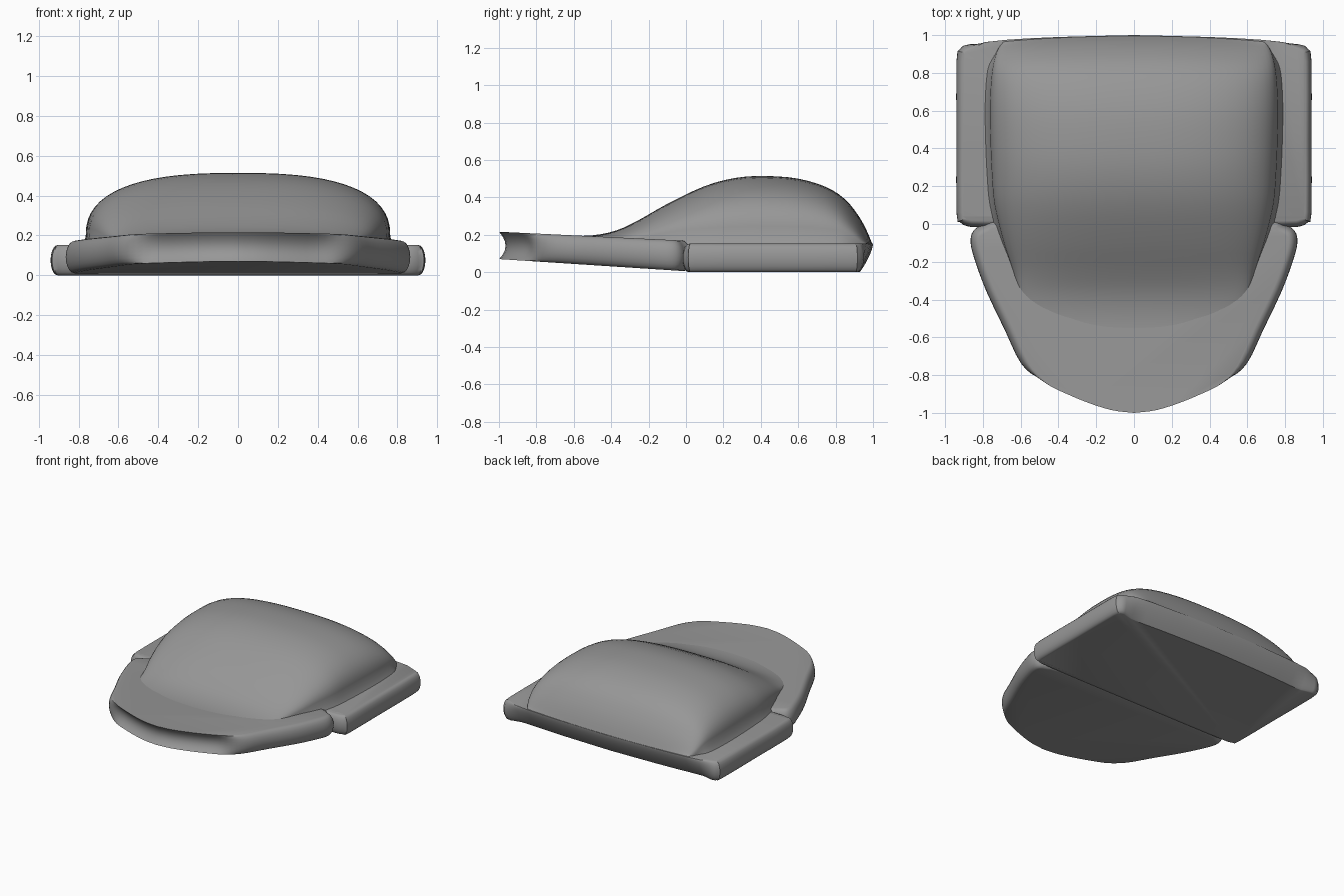
import bpy, math
from mathutils import Vector

if "Cube" in bpy.data.objects:
    bpy.data.objects.remove(bpy.data.objects["Cube"])

# Dark grey for every part
grey = bpy.data.materials.new("dark_grey")
grey.diffuse_color = (0.31, 0.31, 0.31, 1)
grey.use_nodes = True
grey.node_tree.nodes["Principled BSDF"].inputs["Base Color"].default_value = grey.diffuse_color


def curve(points, steps):
    """Catmull-Rom samples through an open row of points."""
    p = [Vector(q) for q in points]
    p = [2 * p[0] - p[1]] + p + [2 * p[-1] - p[-2]]
    out = []
    for i in range(1, len(p) - 2):
        a, b, c, d = p[i - 1:i + 3]
        for k in range(steps):
            t = k / steps
            out.append(0.5 * (2 * b + (c - a) * t + (2 * a - 5 * b + 4 * c - d) * t * t
                              + (3 * b - a - 3 * c + d) * t ** 3))
    return out + [p[-2]]


def loft(name, rings):
    """Skin closed rings and cap both ends."""
    n = len(rings[0])
    faces = [list(range(n))[::-1], [(len(rings) - 1) * n + i for i in range(n)]]
    for r in range(len(rings) - 1):
        for i in range(n):
            j = (i + 1) % n
            faces.append((r * n + i, r * n + j, (r + 1) * n + j, (r + 1) * n + i))
    mesh = bpy.data.meshes.new(name)
    mesh.from_pydata([v for ring in rings for v in ring], [], faces)
    mesh.materials.append(grey)
    ob = bpy.data.objects.new(name, mesh)
    bpy.context.collection.objects.link(ob)
    bpy.ops.object.select_all(action='DESELECT')
    ob.select_set(True)
    bpy.context.view_layer.objects.active = ob
    bpy.ops.object.mode_set(mode='EDIT')
    bpy.ops.mesh.select_all(action='SELECT')
    bpy.ops.mesh.normals_make_consistent(inside=False)
    bpy.ops.object.mode_set(mode='OBJECT')
    bpy.ops.object.shade_smooth_by_angle(angle=math.radians(40))
    return ob


def slab(name, half, steps, edge, low, high):
    """Mirrored outline with a shaped rim; edge(x, y, t) is the inward offset."""
    right = curve(half, steps)
    outline = right + [Vector((-q.x, q.y)) for q in right[-2:0:-1]]
    n = len(outline)
    rings = []
    for k in range(11):
        t = (1 - math.cos(math.pi * k / 10)) / 2
        ring = []
        for i, q in enumerate(outline):
            d = (outline[(i + 1) % n] - outline[i - 1]).normalized()
            s = q + Vector((-d.y, d.x)) * edge(q.x, q.y, t)
            lo, hi = low(s.y), high(s.y)
            ring.append((s.x, s.y, lo + (hi - lo) * t))
        rings.append(ring)
    return loft(name, rings)


def bead(t, depth):
    return depth * (1 - math.sqrt(max(0, 1 - (2 * t - 1) ** 2)))


def fade(v, start, end):
    f = min(1, max(0, (v - start) / (end - start)))
    return f * f * (3 - 2 * f)


def bill_edge(x, y, t):
    # hollow groove at the front, rounded bead along the sides
    f = fade(abs(x), 0.64, 0.4) if y < -0.5 else 0
    return f * 0.035 * (1 - (2 * t - 1) ** 2) + (1 - f) * bead(t, 0.045)


def base_edge(x, y, t):
    # rounded side flanges, back wall leaning outward to its upper edge
    f = fade(abs(x), 0.9, 0.76) if y > 0.6 else 0
    return f * 0.07 * (1 - t) ** 1.5 + (1 - f) * bead(t, 0.035)


# Front bill, tilted up toward the tip
slab("bill", [(0, -1), (0.12, -0.985), (0.26, -0.94), (0.4, -0.88), (0.52, -0.825),
              (0.6, -0.74), (0.68, -0.57), (0.78, -0.36), (0.84, -0.2),
              (0.865, -0.1), (0.85, -0.035), (0.79, 0.0), (0.68, 0.03), (0, 0.03)],
     3, bill_edge, lambda y: 0.005 - 0.065 * min(y, 0),
     lambda y: 0.168 - 0.048 * min(y, 0))

# Base plate with a flange on each side
slab("base_flanges", [(0, -0.02), (0.4, -0.02), (0.8, -0.018), (0.88, -0.012), (0.922, 0.01),
                      (0.94, 0.06), (0.94, 0.45), (0.94, 0.86), (0.922, 0.925), (0.87, 0.955),
                      (0.68, 0.975), (0.4, 0.99), (0, 1.0)],
     2, base_edge, lambda y: 0.0, lambda y: 0.152)

# Puffed dome: y, half width, top height
stations = [(-0.65, 0.46, 0.195), (-0.5, 0.56, 0.197), (-0.37, 0.61, 0.224),
            (-0.25, 0.64, 0.28), (-0.1, 0.69, 0.365), (0.1, 0.74, 0.46), (0.27, 0.755, 0.505),
            (0.43, 0.762, 0.514), (0.6, 0.765, 0.5), (0.75, 0.76, 0.455), (0.85, 0.75, 0.39),
            (0.92, 0.735, 0.305), (0.965, 0.715, 0.225), (0.996, 0.69, 0.15)]
sections = []
for y, w, top in curve(stations, 3):
    base = min(0.19, 0.15 + 0.2 * max(0, top - 0.2))
    flare = w * (1 + 0.04 * fade(top, 0.25, 0.4))
    ring = [(flare, y, 0.14)]
    for k in range(33):
        a = math.pi * k / 32
        c, s = math.cos(a), max(0, math.sin(a))
        ring.append((w * math.copysign(abs(c) ** 0.77, c), y, base + (top - base) * s ** 0.77))
    ring.append((-flare, y, 0.14))
    # bow the back to follow the rear wall
    bow = 0.035 * fade(y, 0.6, 1)
    sections.append([(px, py - bow * (px / 0.76) ** 2, pz) for px, py, pz in ring])
loft("dome", sections)
